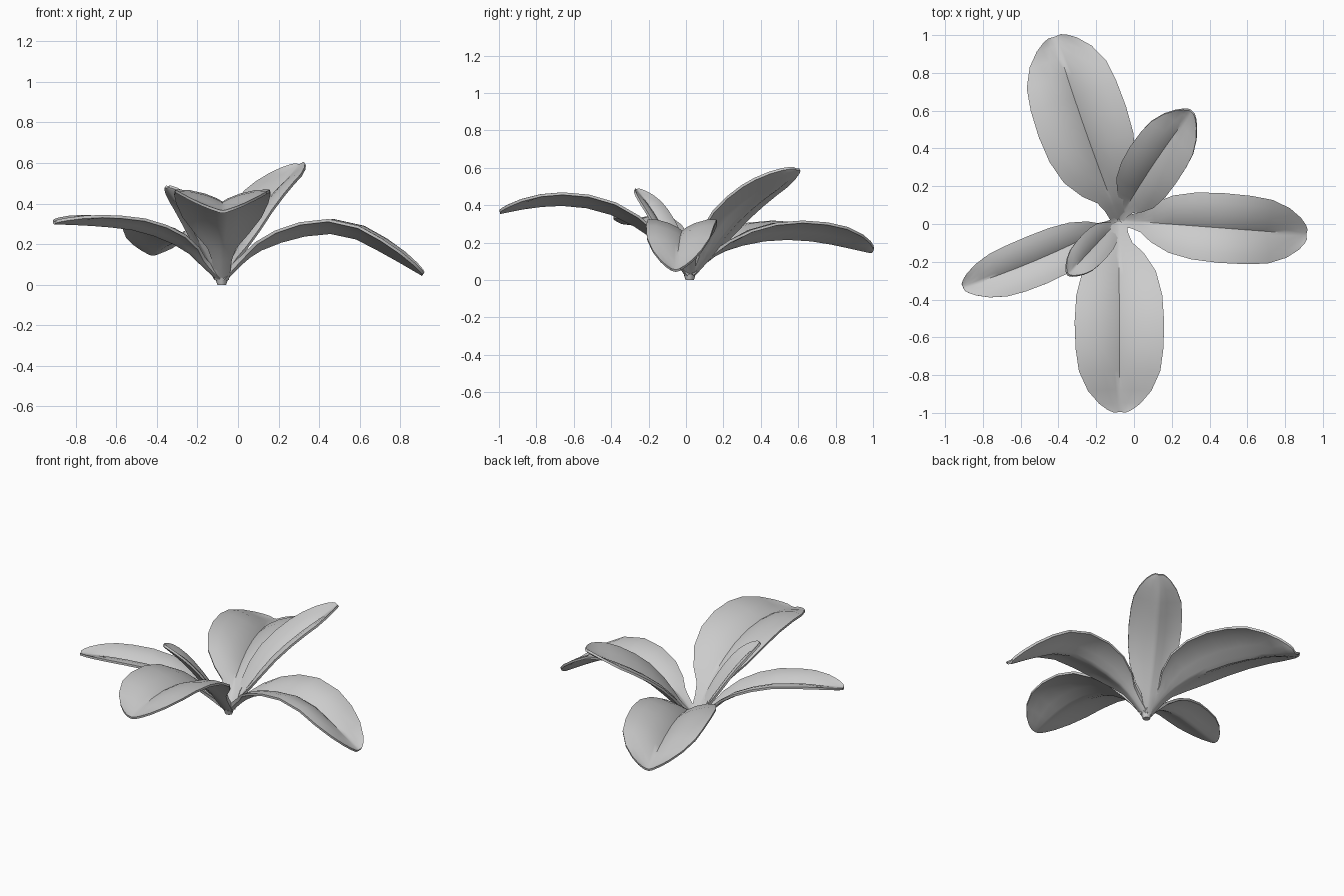
import bpy, bmesh
from mathutils import Vector

if "Cube" in bpy.data.objects:
    bpy.data.objects.remove(bpy.data.objects["Cube"])

BASE = Vector((-0.08, 0.02, 0))
# outline of every leaf: fraction of length, fraction of half width
OUTLINE = [(0, .15), (.08, .21), (.13, .30), (.19, .55), (.29, .82), (.41, .96), (.54, 1),
           (.67, .98), (.78, .91), (.88, .71), (.95, .46), (.985, .27), (1, .14)]
ACROSS = [-1, -.72, -.38, -.12, 0, .12, .38, .72, 1]
TOP = {0: 0, .12: .28, .38: .68, .72: .98, 1: 1.0}      # creased upper face
UNDER = {0: 0, .12: .11, .38: .50, .72: .90, 1: 1.0}    # rounded underside


def rib_height(pts, r):
    """Smooth height of the midrib at horizontal distance r."""
    n = len(pts)
    slope = [(pts[min(i + 1, n - 1)][1] - pts[max(i - 1, 0)][1]) /
             (pts[min(i + 1, n - 1)][0] - pts[max(i - 1, 0)][0]) for i in range(n)]
    i = max(k for k in range(n - 1) if r >= pts[k][0] - 1e-6)
    h = pts[i + 1][0] - pts[i][0]
    t = (r - pts[i][0]) / h
    return ((2*t**3 - 3*t*t + 1) * pts[i][1] + (t**3 - 2*t*t + t) * h * slope[i]
            + (3*t*t - 2*t**3) * pts[i + 1][1] + (t**3 - t*t) * h * slope[i + 1])


def leaf(name, tip, half, cup, rib, bend=0.0, roll=0.0):
    d = Vector((tip[0], tip[1], 0)) - BASE
    length = d.length
    d.normalize()
    side = Vector((-d.y, d.x, 0))
    pts = [(0.005, 0.03)] + rib + [(length, tip[2])]

    def mid(r):
        t = r / length
        p = BASE + d * r + side * (bend * 4 * t * (1 - t))
        p.z = rib_height(pts, r)
        return p

    bm = bmesh.new()
    rings = []
    for t, w in OUTLINE:
        r = 0.005 + t * (length - 0.005)
        tangent = (mid(min(r + .01, length)) - mid(max(r - .01, .005))).normalized()
        up = tangent.cross(side).normalized()
        # crease in the middle of the leaf, plain bowl at both ends
        k = max(0, min(1, (t - .1) / .15, (.95 - t) / .15))
        thick = .007 + .012 * max(0, 1 - t / .2)

        def vert(u, fold, offset):
            lift = k * fold[abs(u)] + (1 - k) * abs(u) ** 1.7
            return bm.verts.new(mid(r) + side * (u * w * half)
                                + up * (cup * w * lift + roll * u * w * half + offset))
        rings.append([vert(u, TOP, .007) for u in ACROSS]
                     + [vert(u, UNDER, -thick) for u in reversed(ACROSS)])
    n = len(rings[0])
    for a, b in zip(rings, rings[1:]):
        for j in range(n):
            bm.faces.new((a[j], b[j], b[(j + 1) % n], a[(j + 1) % n]))
    for ring in (rings[0], rings[-1]):      # close both ends
        for j in range(n // 2 - 1):
            bm.faces.new((ring[j], ring[j + 1], ring[n - 2 - j], ring[n - 1 - j]))
    bmesh.ops.recalc_face_normals(bm, faces=bm.faces)
    me = bpy.data.meshes.new(name)
    bm.to_mesh(me)
    bm.free()
    ob = bpy.data.objects.new(name, me)
    bpy.context.collection.objects.link(ob)
    bpy.ops.object.select_all(action='DESELECT')
    ob.select_set(True)
    bpy.context.view_layer.objects.active = ob
    bpy.ops.object.shade_smooth_by_angle(angle=0.6)


# Rosette of six leaves: tip, half width, cupping, midrib (distance, height)
leaf("front_leaf", (-.075, -.995, .36), .237, .06,
     [(.10, .14), (.22, .245), (.42, .355), (.62, .40), (.82, .395)])
leaf("right_leaf", (.91, -.055, .05), .185, .06,
     [(.13, .14), (.28, .21), (.48, .255), (.63, .243), (.80, .16)])
leaf("back_left_leaf", (-.42, .99, .15), .245, .09,
     [(.12, .125), (.30, .19), (.50, .22), (.72, .21)], bend=.01)
leaf("back_right_leaf", (.305, .597, .59), .155, .05,
     [(.05, .07), (.15, .17), (.27, .295), (.42, .41), (.56, .495)], bend=.012, roll=-.15)
leaf("left_leaf", (-.905, -.335, .305), .135, .045,
     [(.10, .10), (.22, .185), (.45, .268), (.68, .295)], bend=.022)
leaf("small_leaf", (-.35, -.268, .482), .088, .03,
     [(.05, .07), (.14, .19), (.26, .345)])

# Short stem under the leaves
bpy.ops.mesh.primitive_cone_add(vertices=8, radius1=.022, radius2=.035, depth=.04,
                                location=(BASE.x, BASE.y, .02))
bpy.context.object.name = "stem"
bpy.ops.object.shade_smooth_by_angle(angle=0.8)
